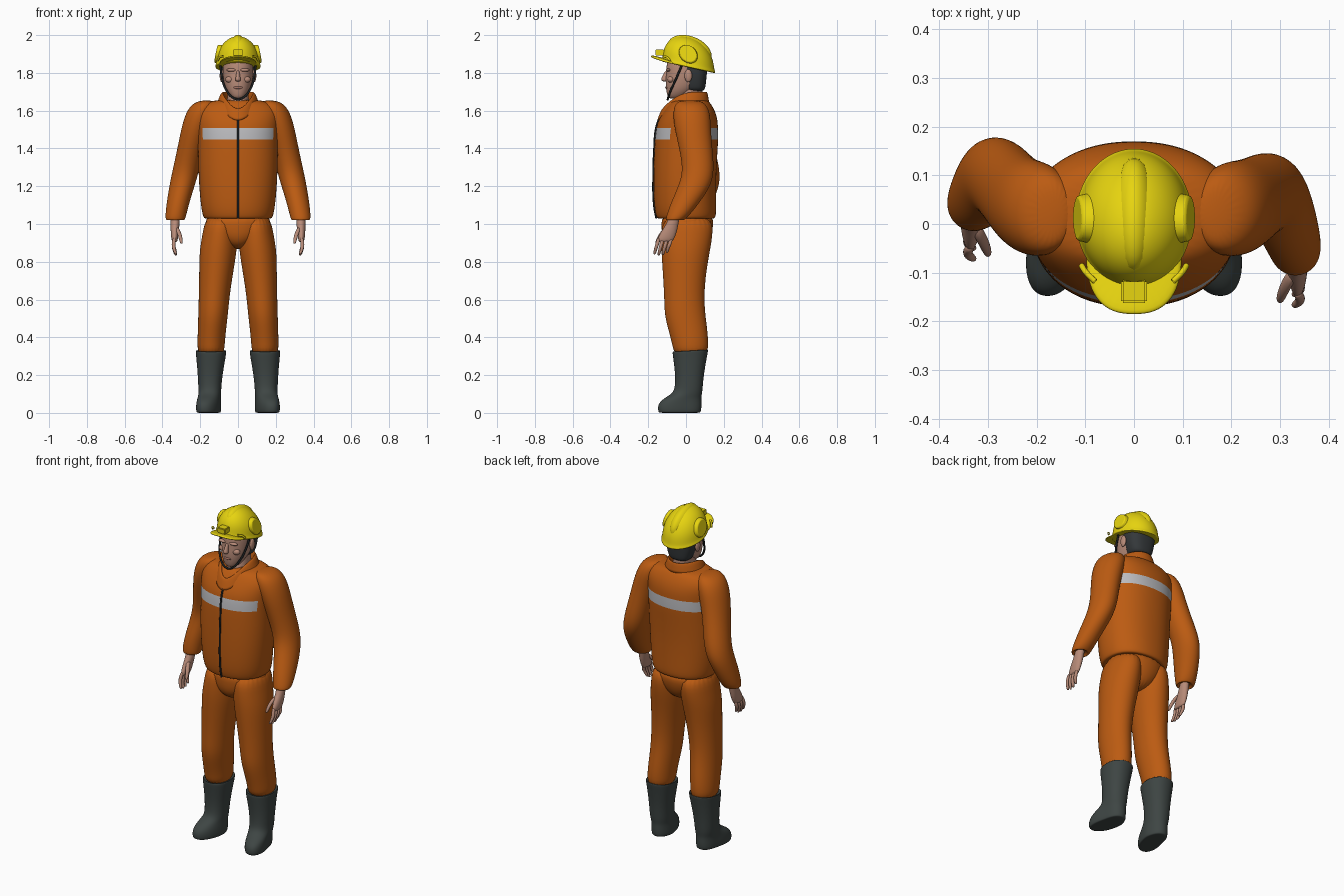
import bpy, bmesh, math
from mathutils import Matrix


def material(name, rgb):
    m = bpy.data.materials.new(name)
    m.diffuse_color = (*rgb, 1)
    return m


ORANGE = material("orange cloth", (0.50, 0.105, 0.006))
SILVER = material("reflective grey", (0.50, 0.50, 0.52))
YELLOW = material("helmet yellow", (0.80, 0.66, 0.005))
SKIN = material("skin", (0.48, 0.26, 0.19))
LIPS = material("lips", (0.36, 0.17, 0.13))
RUBBER = material("boot rubber", (0.048, 0.060, 0.057))
HAIR = material("dark hair", (0.035, 0.040, 0.043))
BLACK = material("black strap", (0.012, 0.014, 0.015))


def finish(name, bm, mats, sub=2):
    bmesh.ops.recalc_face_normals(bm, faces=bm.faces)
    me = bpy.data.meshes.new(name)
    bm.to_mesh(me)
    bm.free()
    for m in mats:
        me.materials.append(m)
    for f in me.polygons:
        f.use_smooth = True
    ob = bpy.data.objects.new(name, me)
    bpy.context.collection.objects.link(ob)
    if sub:
        mod = ob.modifiers.new("smooth", 'SUBSURF')
        mod.levels = mod.render_levels = sub
    return ob


def skin_rings(rings, cap=True):
    """Bridge closed rings of points into one mesh."""
    bm = bmesh.new()
    vs = [[bm.verts.new(p) for p in r] for r in rings]
    n = len(vs[0])
    for a, b in zip(vs, vs[1:]):
        for i in range(n):
            j = (i + 1) % n
            bm.faces.new((a[i], a[j], b[j], b[i]))
    if cap:
        bm.faces.new(vs[0])
        bm.faces.new(vs[-1])
    return bm


def ring(x, y, z, rx, ry, n, p):
    out = []
    for i in range(n):
        a = 2 * math.pi * i / n
        c, s = math.cos(a), math.sin(a)
        out.append((x + rx * math.copysign(abs(c) ** (2 / p), c),
                    y + ry * math.copysign(abs(s) ** (2 / p), s), z))
    return out


def loft(name, rows, mat, n=24, p=2.0, side=1, dy=0, shape=None, rule=None, mats=None):
    """Rows are (x, y, z, rx, ry); shape moves points, rule picks face materials."""
    bm = skin_rings([ring(x * side, y + dy, z, rx, ry, n, p) for x, y, z, rx, ry in rows])
    for v in bm.verts:
        if shape:
            v.co = shape(*v.co)
    for f in bm.faces:
        if rule:
            f.material_index = rule(f.calc_center_median())
    return finish(name, bm, mats or [mat])


def ellipsoid(name, loc, size, mat, shape=None):
    bm = bmesh.new()
    bmesh.ops.create_uvsphere(bm, u_segments=28, v_segments=16, radius=1,
                              matrix=Matrix.Translation(loc) @ Matrix.Diagonal((*size, 1)))
    for v in bm.verts:
        if shape:
            v.co = shape(*v.co)
    return finish(name, bm, [mat], 0)


def cord(name, pts, radius, mat):
    cu = bpy.data.curves.new(name, 'CURVE')
    cu.dimensions = '3D'
    cu.bevel_depth = radius
    cu.bevel_resolution = 2
    sp = cu.splines.new('BEZIER')
    sp.bezier_points.add(len(pts) - 1)
    for b, q in zip(sp.bezier_points, pts):
        b.co = q
        b.handle_left_type = b.handle_right_type = 'AUTO'
    cu.materials.append(mat)
    ob = bpy.data.objects.new(name, cu)
    bpy.context.collection.objects.link(ob)


# Jacket with a reflective band
loft("jacket", [(0, 0, 1.035, .15, .13), (0, 0, 1.025, .178, .15), (0, 0, 1.045, .187, .16),
                (0, -.005, 1.10, .198, .165), (0, -.007, 1.25, .21, .166),
                (0, 0, 1.40, .212, .168), (0, .003, 1.443, .213, .168),
                (0, .006, 1.513, .216, .164), (0, .012, 1.555, .22, .155),
                (0, .018, 1.60, .222, .136), (0, .02, 1.64, .19, .11), (0, .02, 1.66, .10, .09)],
     ORANGE, n=36, p=2.2, mats=[ORANGE, SILVER],
     rule=lambda c: int(1.443 < c.z < 1.513 and abs(c.x) < .19))
cord("zip", [(0, -.157, 1.03), (0, -.169, 1.1), (0, -.173, 1.25), (0, -.168, 1.4),
             (0, -.16, 1.5), (0, -.143, 1.56)], .0055, BLACK)

# Fold-down collar, dipping to a V at the front
def collar_ring(rx, ry, z, drop, push):
    pts = []
    for i in range(32):
        a = 2 * math.pi * i / 32
        f = ((1 - math.cos(a)) / 2) ** 4
        pts.append((rx * math.sin(a), .005 + ry * math.cos(a) - push * f, z - drop * f))
    return pts


collar = finish("collar", skin_rings([collar_ring(.072, .085, 1.64, .06, .02),
                                      collar_ring(.075, .10, 1.705, .085, .025),
                                      collar_ring(.092, .109, 1.70, .10, .03),
                                      collar_ring(.112, .118, 1.645, .095, .04)], False), [ORANGE], 2)
th = collar.modifiers.new("thickness", 'SOLIDIFY')
th.thickness = .008

# Trousers
loft("trouser_seat", [(0, 0, .865, .03, .08), (0, .0, .92, .13, .127), (0, .008, .99, .178, .14),
                      (0, .008, 1.06, .172, .138)], ORANGE)
for s, tag in ((1, "right"), (-1, "left")):
    loft(tag + "_trouser_leg", [
        (.143, .025, .30, .068, .088), (.143, .024, .36, .073, .096), (.138, .010, .44, .075, .104),
        (.132, -.006, .52, .079, .109), (.126, -.010, .62, .082, .106), (.115, -.008, .75, .091, .116),
        (.105, -.002, .86, .10, .13), (.096, .006, .95, .092, .138), (.09, .01, 1.05, .08, .13)],
        ORANGE, side=s)
    # Boots, toes turned slightly out
    loft(tag + "_boot", [
        (.148, -.034, .0, .052, .10), (.148, -.034, .002, .060, .112), (.148, -.034, .02, .063, .116),
        (.148, -.032, .05, .062, .115), (.148, -.018, .078, .060, .099), (.149, .010, .105, .060, .076),
        (.149, .016, .15, .062, .074), (.147, .019, .21, .067, .077), (.143, .022, .30, .079, .091),
        (.143, .023, .327, .083, .096), (.143, .023, .330, .078, .090), (.143, .023, .315, .070, .085)],
        RUBBER, p=2.2, side=s,
        shape=lambda x, y, z, s=s: (x + s * .2 * max(0, -y) * (z < .1), y,
                                    z + (.06 * y if z > .25 else 0)))

# Arms and hands: the left arm hangs further back
for s, tag, back in ((1, "right", 0), (-1, "left", .095)):
    swing = lambda x, y, z, b=back: (x, y + b * (max(0, 1.62 - z) / .6) ** 2, z)
    loft(tag + "_sleeve", [
        (.165, .02, 1.655, .03, .05), (.18, .024, 1.635, .068, .085), (.20, .03, 1.58, .080, .10),
        (.225, .036, 1.50, .077, .096), (.25, .052, 1.40, .071, .088), (.277, .068, 1.28, .071, .083),
        (.297, .045, 1.20, .067, .086), (.316, .0, 1.12, .061, .077), (.329, -.04, 1.05, .056, .062),
        (.332, -.058, 1.022, .051, .05), (.332, -.06, 1.018, .043, .042), (.332, -.058, 1.035, .03, .03)],
        ORANGE, side=s, shape=swing)
    loft(tag + "_palm", [
        (.332, -.058, 1.05, .026, .03), (.333, -.072, 1.0, .024, .032), (.335, -.09, .96, .022, .043),
        (.336, -.107, .92, .018, .045), (.335, -.114, .903, .012, .038)], SKIN, n=16, side=s, dy=back)
    for i in range(4):
        y = -.143 + .022 * i
        d = (.006, 0, .002, .014)[i]
        loft(f"{tag}_finger_{i + 1}", [
            (.336, y, .93, .011, .011), (.343, y - .010, .89, .011, .011),
            (.338, y - .018, .86 + d, .010, .010), (.330, y - .023, .838 + d, .008, .008),
            (.328, y - .024, .833 + d, .004, .004)], SKIN, n=8, side=s, dy=back)
    loft(tag + "_thumb", [
        (.326, -.10, .985, .013, .016), (.308, -.133, .945, .012, .014), (.301, -.152, .91, .010, .011),
        (.299, -.158, .895, .006, .006)], SKIN, n=8, side=s, dy=back)

# Neck, head and face
loft("neck", [(0, -.01, 1.58, .06, .10), (0, -.005, 1.61, .06, .10), (0, .005, 1.645, .06, .085),
              (0, .02, 1.685, .055, .067), (0, .025, 1.76, .055, .065)], SKIN)
loft("head", [(0, -.056, 1.663, .018, .022), (0, -.052, 1.668, .035, .043), (0, -.040, 1.69, .053, .062),
              (0, -.023, 1.72, .068, .084), (0, -.008, 1.76, .077, .101), (0, 0, 1.80, .082, .104),
              (0, 0, 1.86, .082, .105), (0, 0, 1.92, .055, .07)], SKIN, p=2.15)
loft("hair", [(0, .045, 1.70, .056, .050), (0, .047, 1.725, .070, .057), (0, .045, 1.77, .082, .063),
              (0, .040, 1.81, .088, .073), (0, .038, 1.88, .088, .075)], HAIR, p=2.5)
loft("nose", [(0, -.098, 1.815, .008, .012), (0, -.110, 1.785, .010, .014), (0, -.117, 1.765, .016, .018),
              (0, -.112, 1.754, .013, .012)], SKIN, n=12)
ellipsoid("mouth", (0, -.101, 1.722), (.024, .009, .008), LIPS)
for s, tag in ((1, "right"), (-1, "left")):
    ellipsoid(tag + "_brow", (s * .034, -.094, 1.815), (.028, .013, .009), SKIN)
    ellipsoid(tag + "_cheek", (s * .042, -.080, 1.765), (.025, .018, .018), SKIN)
    ellipsoid(tag + "_ear", (s * .086, .012, 1.785), (.011, .02, .034), SKIN)
    cord(tag + "_chin_strap", [(s * .093, -.02, 1.845), (s * .084, -.052, 1.77),
                               (s * .060, -.082, 1.705), (s * .03, -.094, 1.67), (0, -.097, 1.658)], .006, BLACK)


# Helmet: built level from the rim, then leaned back
def lean(x, y, z):
    return (x, y, 1.84 + z - .22 * y)


loft("helmet_shell", [(0, .012, -.008, .108, .132), (0, .012, -.008, .121, .143), (0, .012, .002, .121, .144),
                      (0, .012, .010, .116, .138), (0, .012, .05, .112, .134), (0, .012, .088, .099, .119),
                      (0, .012, .122, .075, .092), (0, .012, .145, .042, .055), (0, .012, .153, .015, .02)],
     YELLOW, n=32, shape=lean)
ellipsoid("helmet_ridge", (0, .018, .078), (.048, .118, .083), YELLOW, lean)
loft("helmet_peak", [(0, -.06, -.002, .088, .118), (0, -.06, -.002, .099, .126), (0, -.06, .007, .099, .126),
                     (0, -.06, .012, .088, .115)], YELLOW, n=32, p=2.5,
     shape=lambda x, y, z: lean(x, y, z + .004 - 1.2 * x * x))
for s, tag in ((1, "right"), (-1, "left")):
    bm = bmesh.new()
    bmesh.ops.create_cone(bm, cap_ends=True, segments=32, radius1=.055, radius2=.046, depth=.04,
                          matrix=Matrix.Translation((s * .097, .012, .06))
                          @ Matrix.Rotation(s * math.radians(78), 4, 'Y'))
    for v in bm.verts:
        v.co = lean(*v.co)
    disc = finish(tag + "_helmet_side_boss", bm, [YELLOW], 0)
    bv = disc.modifiers.new("bevel", 'BEVEL')
    bv.width, bv.segments = .005, 2
    cord(tag + "_helmet_clip", [lean(s * .108, -.085, .006), lean(s * .098, -.10, .02),
                                lean(s * .08, -.118, .022)], .006, YELLOW)

# Lamp bracket on the helmet front
bm = bmesh.new()
bmesh.ops.create_cube(bm, size=1, matrix=Matrix.Translation((0, -.138, 1.908))
                      @ Matrix.Diagonal((.054, .048, .032, 1)))
bmesh.ops.bevel(bm, geom=bm.edges[:], offset=.004, segments=2, affect='EDGES')
finish("lamp_bracket", bm, [YELLOW], 0)

bpy.ops.object.select_all(action='DESELECT')
for ob in bpy.data.objects:
    if ob.name.endswith(("boss", "bracket")):
        ob.select_set(True)
        bpy.context.view_layer.objects.active = ob
bpy.ops.object.shade_smooth_by_angle()
